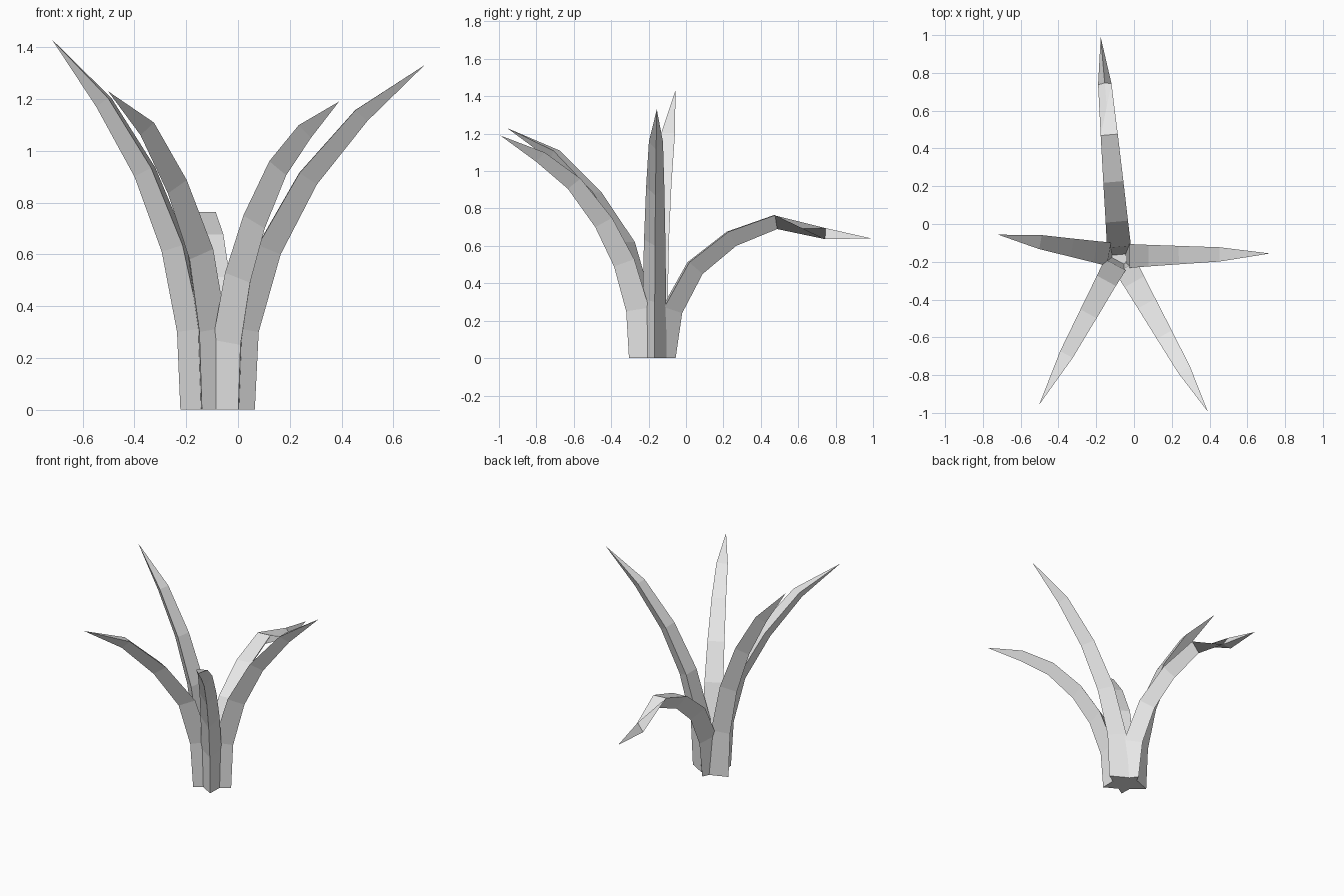
import bpy
import bmesh
from math import cos, sin, radians
from mathutils import Vector

if "Cube" in bpy.data.objects:
    bpy.data.objects.remove(bpy.data.objects["Cube"])

CENTRE = Vector((-0.075, -0.17, 0))
UP = Vector((0, 0, 1))

grey = bpy.data.materials.new("pale_grey")
grey.use_nodes = True
grey.diffuse_color = (0.8, 0.8, 0.8, 1)
grey.node_tree.nodes["Principled BSDF"].inputs["Base Color"].default_value = (0.8, 0.8, 0.8, 1)


def finish(name, bm):
    bmesh.ops.recalc_face_normals(bm, faces=bm.faces)
    mesh = bpy.data.meshes.new(name)
    bm.to_mesh(mesh)
    bm.free()
    mesh.materials.append(grey)
    bpy.context.collection.objects.link(bpy.data.objects.new(name, mesh))


def depth_at(t):
    """Thickness of a leaf at a fraction t of its length, before the tip."""
    return 0.11 - 0.015 * t - 0.055 * t * t


def leaf(name, angle, keel):
    """Triangular leaf: flat upper face, keel below, pointed tip."""
    a = radians(angle)
    out, side = Vector((cos(a), sin(a), 0)), Vector((-sin(a), cos(a), 0))
    path = [CENTRE + out * r + UP * z for r, z in keel]
    last = len(path) - 1
    bm = bmesh.new()
    rings = []
    for i in range(last):
        ahead = (path[i + 1] - path[i]).normalized()
        behind = (path[i] - path[i - 1]).normalized() if i else UP
        tangent = (ahead + behind).normalized() if i else UP
        inward = side.cross(tangent).normalized()
        if inward.dot(out) > 0:
            inward.negate()
        d = depth_at(i / last)
        top = path[i] + inward * d
        half = side * d * 0.6
        rings.append([bm.verts.new(p) for p in (path[i], top + half, top - half)])
    for lower, upper in zip(rings, rings[1:]):
        for j in range(3):
            k = (j + 1) % 3
            bm.faces.new((lower[j], lower[k], upper[k], upper[j]))
    tip = bm.verts.new(path[last])
    for j in range(3):
        bm.faces.new((rings[-1][j], rings[-1][(j + 1) % 3], tip))
    bm.faces.new(rings[0])
    finish(name, bm)


# Leaves: heading in degrees, keel as (distance from centre, height)
leaf("left_leaf", 1, [(.14, 0), (.155, .3), (.24, .6), (.38, .87), (.575, 1.115), (.795, 1.33)])
leaf("right_leaf", 170, [(.15, 0), (.163, .3), (.223, .61), (.33, .9), (.48, 1.17), (.654, 1.43)])
leaf("front_left_leaf", -60.5, [(.155, 0), (.172, .25), (.247, .49), (.362, .7),
                                (.53, .905), (.725, 1.05), (.945, 1.19)])
leaf("front_right_leaf", -118.5, [(.135, 0), (.155, .3), (.235, .58), (.41, .835),
                                  (.632, 1.06), (.895, 1.23)])
leaf("back_leaf", 95, [(.115, 0), (.15, .24), (.26, .45), (.44, .6), (.66, .69), (.92, .695), (1.165, .64)])

# Small plug closing the base between the leaves
bm = bmesh.new()
bmesh.ops.create_cone(bm, cap_ends=True, segments=5, radius1=0.06, radius2=0.05, depth=0.02)
bmesh.ops.translate(bm, verts=bm.verts, vec=CENTRE + UP * 0.01)
finish("base_plug", bm)
